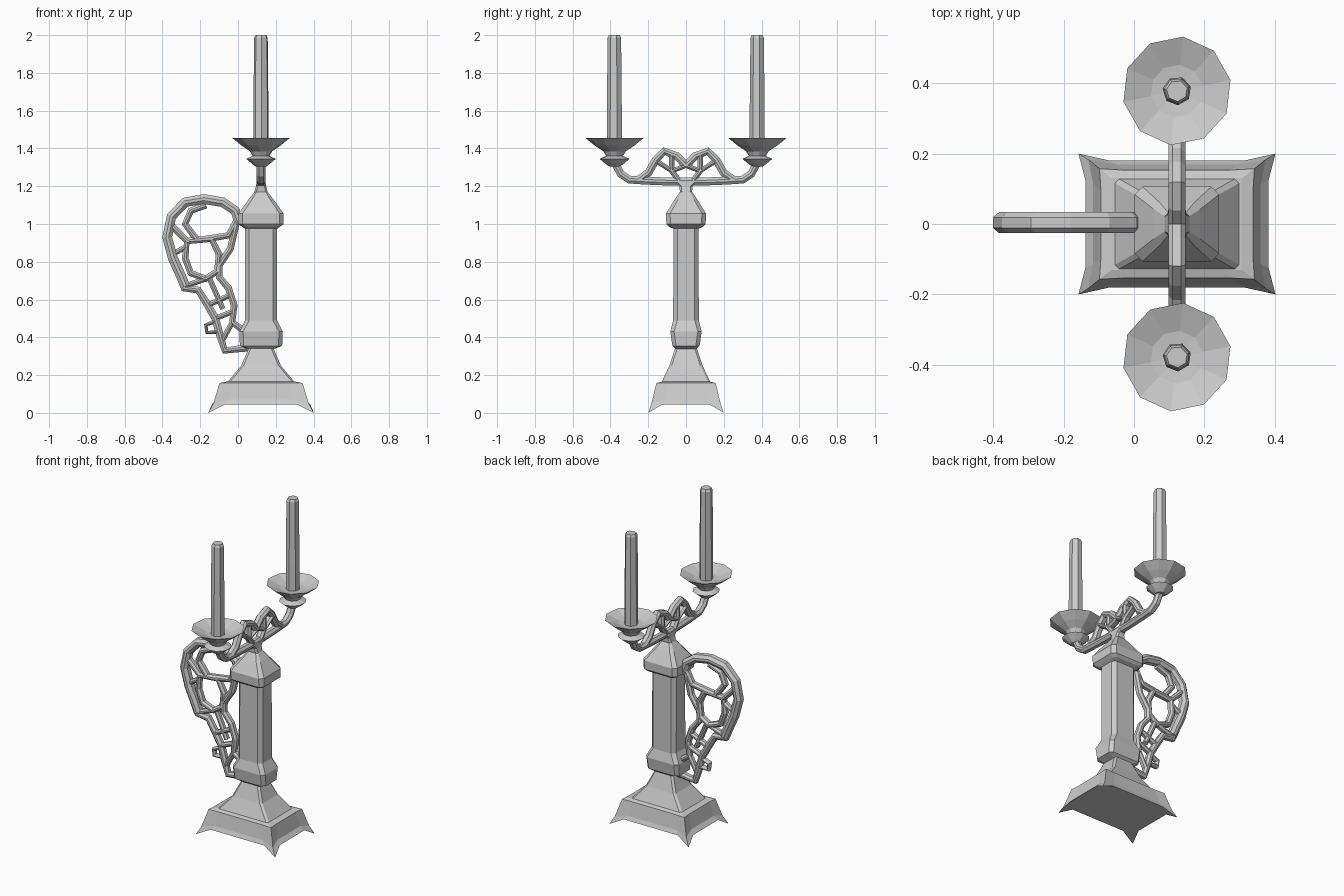
import bpy, bmesh, math
from mathutils import Vector

if "Cube" in bpy.data.objects:
    bpy.data.objects.remove(bpy.data.objects["Cube"])

CX = 0.122  # column axis; the handle hangs off the left side

metal = bpy.data.materials.new("plain grey")
metal.diffuse_color = (0.6, 0.6, 0.6, 1)
metal.use_nodes = True
metal.node_tree.nodes["Principled BSDF"].inputs["Base Color"].default_value = metal.diffuse_color


def make(name, rings, closed=False):
    """Skin a list of equal-length point rings, capping the ends unless closed."""
    bm = bmesh.new()
    vs = [[bm.verts.new(p) for p in r] for r in rings]
    n = len(vs[0])
    pairs = list(zip(vs, vs[1:])) + ([(vs[-1], vs[0])] if closed else [])
    for a, b in pairs:
        for i in range(n):
            j = (i + 1) % n
            bm.faces.new((a[i], a[j], b[j], b[i]))
    if not closed:
        bm.faces.new(vs[0])
        bm.faces.new(vs[-1])
    bmesh.ops.recalc_face_normals(bm, faces=bm.faces)
    me = bpy.data.meshes.new(name)
    bm.to_mesh(me)
    bm.free()
    me.materials.append(metal)
    ob = bpy.data.objects.new(name, me)
    bpy.context.collection.objects.link(ob)
    return ob


def block_ring(z, hx, hy, c):
    """Rectangle with chamfered corners."""
    q = [(hx, hy - c), (hx - c, hy)]
    pts = q + [(-x, y) for x, y in q[::-1]] + [(-x, -y) for x, y in q] + [(x, -y) for x, y in q[::-1]]
    return [(CX + x, y, z) for x, y in pts]


def foot_ring(z, hx, hy, dip, lift):
    """Rectangle with sides bowed inward and raised between the corners."""
    pts = []
    for sx, sy in ((1, 1), (-1, 1), (-1, -1), (1, -1)):
        side = (sx * (hx - dip), sy * hy * 0.62, z + lift)
        top = (sx * hx * 0.68, sy * (hy - dip), z + lift)
        corner = (sx * hx, sy * hy, z)
        pts += [side, corner, top] if sx == sy else [top, corner, side]
    return [(CX + x, y, h) for x, y, h in pts]


def lathe(name, profile, cy, n, spin=0.0):
    rings = []
    for r, z in profile:
        rings.append([(CX + r * math.cos(spin + math.tau * i / n),
                       cy + r * math.sin(spin + math.tau * i / n), z) for i in range(n)])
    return make(name, rings)


def strand(name, path, w, d, place, closed=False):
    """Sweep a hexagonal bar along a flat path; place(u, v, depth) gives the 3D point."""
    pts = [Vector(p) for p in path]
    n = len(pts)
    rings = []
    for i, p in enumerate(pts):
        a = pts[i - 1] if (i or closed) else p
        b = pts[(i + 1) % n] if (i < n - 1 or closed) else p
        t = ((p - a).normalized() + (b - p).normalized()).normalized()
        nrm = Vector((-t.y, t.x))
        ring = []
        for s, k in ((1, .5), (0.3, 1), (-0.3, 1), (-1, .5), (-1, -.5), (-0.3, -1), (0.3, -1), (1, -.5)):
            q = p + nrm * (w * s)
            ring.append(place(q.x, q.y, d * k))
        rings.append(ring)
    return make(name, rings, closed)


# Spreading foot with arched edges
make("foot", [foot_ring(0, .28, .20, .02, .045), foot_ring(.05, .252, .183, .014, .02),
              foot_ring(.158, .22, .157, .004, 0), foot_ring(.165, .185, .13, 0, 0)])

# Pyramid, collar, shaft and cap of the column
make("pyramid", [block_ring(z, hx, hy, .012) for z, hx, hy in
                 ((.16, .18, .13), (.25, .105, .088), (.36, .058, .052))])
make("column", [block_ring(z, hx, hy, c) for z, hx, hy, c in
                ((.335, .06, .05, .015), (.355, .112, .072, .02), (.43, .115, .083, .02),
                 (.49, .085, .068, .022), (.975, .085, .066, .022), (.985, .10, .09, .02),
                 (1.0, .12, .104, .022), (1.055, .12, .106, .022), (1.13, .066, .06, .018),
                 (1.17, .035, .032, .01), (1.20, .027, .035, .01), (1.235, .022, .065, .008))])


# Candle arms: lower rail and scrolled upper rail on each side
def in_arm(u, v, k):
    return (CX + k, u, v)


for s, side in ((1, "back"), (-1, "front")):
    def arm(part, path, w):
        strand(f"{side}_arm_{part}", [(s * u, v) for u, v in path], w, .024, in_arm)
    arm("rail", [(0, 1.225), (.10, 1.225), (.22, 1.23), (.30, 1.235), (.345, 1.265), (.38, 1.33)], .021)
    arm("scroll", [(0, 1.31), (.05, 1.36), (.115, 1.385), (.16, 1.34), (.20, 1.27), (.25, 1.235)], .021)
    arm("strut", [(.03, 1.22), (.075, 1.28), (.075, 1.37)], .015)
    arm("brace", [(0, 1.31), (.075, 1.28), (.15, 1.33)], .013)

    # Drip dish and candle
    cy = s * .378
    lathe(f"{side}_dish", [(.03, 1.305), (.05, 1.32), (.08, 1.345), (.045, 1.36), (.06, 1.385),
                           (.105, 1.415), (.155, 1.455), (.075, 1.425), (.03, 1.42)], cy, 10, .2)
    lathe(f"{side}_candle", [(.041, 1.41), (.041, 1.6), (.037, 1.985), (.030, 2.0)], cy, 7, .3)


# Openwork handle
def in_handle(u, v, k):
    return (u, .004 + k, v)


def handle(part, path, w=.018, d=.022, closed=False):
    strand("handle_" + part, path, w, d, in_handle, closed)


handle("outer_band", [(.01, 1.0), (-.015, 1.07), (-.08, 1.115), (-.18, 1.132), (-.28, 1.115), (-.352, 1.04),
                      (-.375, .93), (-.345, .82), (-.30, .72), (-.28, .67)], .026, .03)
handle("upper_scroll", [(0, 1.03), (-.05, .94), (-.17, .92), (-.27, .91), (-.35, .99)])
handle("inner_curl", [(-.22, .92), (-.28, 1.0), (-.25, 1.07), (-.17, 1.10)])
handle("middle_ring", [(-.27, .91), (-.28, .82), (-.25, .74), (-.17, .71), (-.11, .75),
                       (-.10, .84), (-.14, .92)], closed=True)
handle("right_strand", [(-.01, 1.0), (-.04, .87), (-.10, .78), (-.10, .72), (-.05, .66),
                        (-.02, .57), (-.03, .48), (.05, .42)])
handle("lower_strand", [(-.30, .72), (-.285, .66), (-.21, .65), (-.16, .57), (-.12, .50),
                        (-.095, .41), (-.07, .33), (.05, .345)], .02)
handle("small_curl", [(-.10, .43), (-.165, .425), (-.17, .465), (-.12, .485)], .011, .02)
for i, (a, b) in enumerate((((-.17, .71), (-.285, .67)), ((-.15, .71), (-.08, .55)),
                            ((-.16, .57), (-.05, .62)), ((-.12, .50), (-.02, .54)),
                            ((-.085, .38), (-.03, .48)), ((-.345, .84), (-.275, .88)))):
    handle(f"rung_{i + 1}", [a, b], .014, .02)
